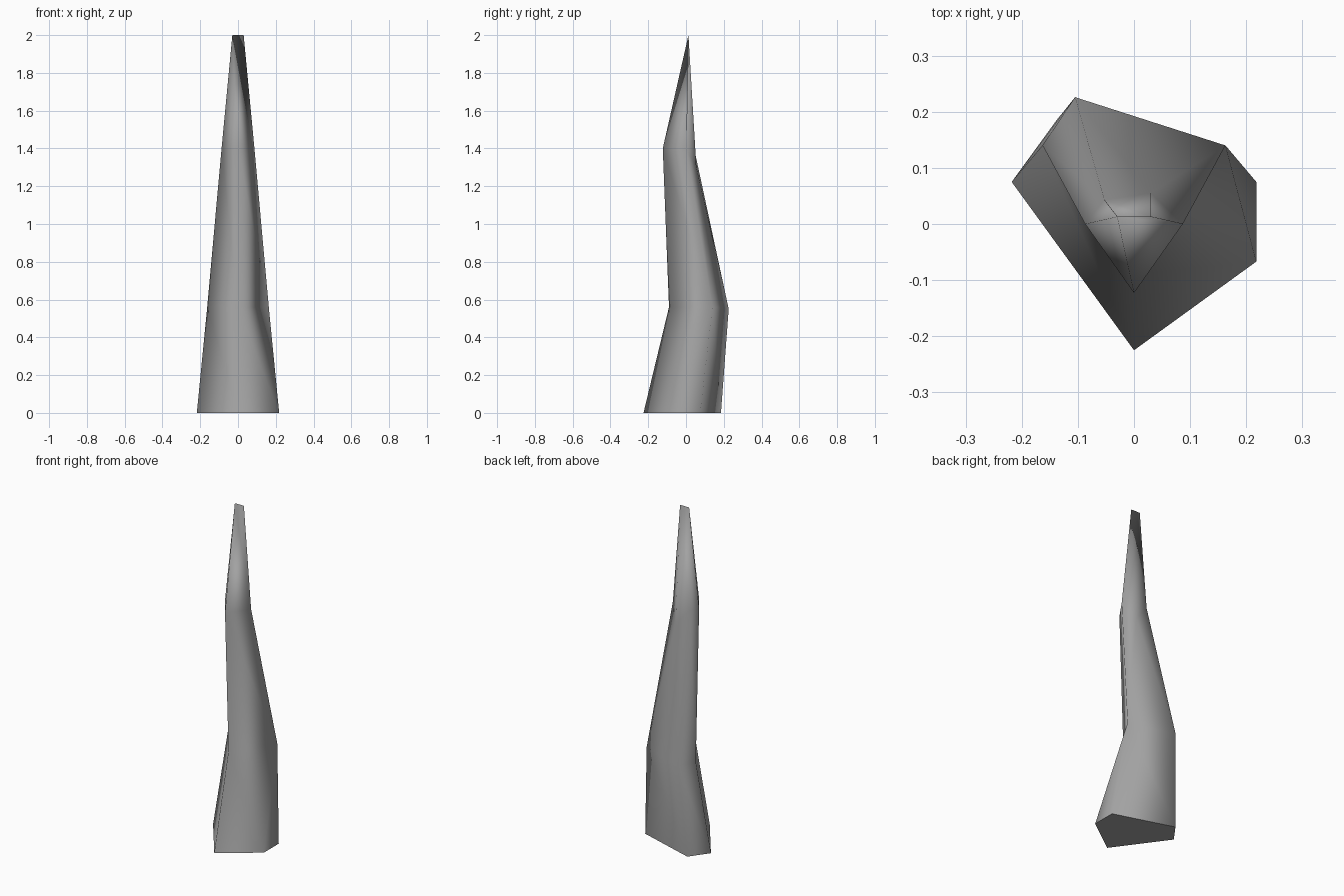
import bpy
import bmesh

cube = bpy.data.objects.get("Cube")
if cube:
    bpy.data.objects.remove(cube, do_unlink=True)

# One plain grey for the whole piece
grey = bpy.data.materials.new("stone_grey")
grey.use_nodes = True
colour = (0.36, 0.36, 0.36, 1)
grey.diffuse_color = colour
grey.node_tree.nodes["Principled BSDF"].inputs["Base Color"].default_value = colour

# Five-sided sections from foot to tip; repeated points pinch a side shut
knee = (0.163, 0.14, 0.56)
tip_left, tip_right = (0.03, 0.013, 2.0), (-0.03, 0.013, 2.0)
sections = [
    [(0, -0.225, 0), (0.218, -0.067, 0), (0.218, 0.075, 0), (-0.138, 0.185, 0), (-0.218, 0.075, 0)],
    [(0, -0.09, 0.56), knee, knee, (-0.105, 0.226, 0.55), (-0.163, 0.14, 0.56)],
    [(0, -0.123, 1.4), (0.087, 0, 1.4), (0.03, 0.055, 1.3), (-0.053, 0.043, 1.4), (-0.087, 0, 1.4)],
    [tip_right, tip_left, tip_left, tip_right, tip_right],
]

bm = bmesh.new()
points = {}


def vert(co):
    if co not in points:
        points[co] = bm.verts.new(co)
    return points[co]


def add_face(*corners):
    # Skip the sides that pinch to nothing
    if len(set(corners)) == len(corners):
        bm.faces.new([vert(c) for c in corners]).smooth = True


# Skin each pair of neighbouring sections
for low, high in zip(sections, sections[1:]):
    for i in range(len(low)):
        j = (i + 1) % len(low)
        add_face(low[i], low[j], high[i])
        add_face(low[j], high[j], high[i])

# Flat foot with a crisp rim
foot = bm.faces.new([vert(c) for c in reversed(sections[0])])
for edge in foot.edges:
    edge.smooth = False

bmesh.ops.recalc_face_normals(bm, faces=bm.faces)
mesh = bpy.data.meshes.new("bent_spike")
bm.to_mesh(mesh)
bm.free()
mesh.materials.append(grey)
spike = bpy.data.objects.new("bent_spike", mesh)
bpy.context.collection.objects.link(spike)
